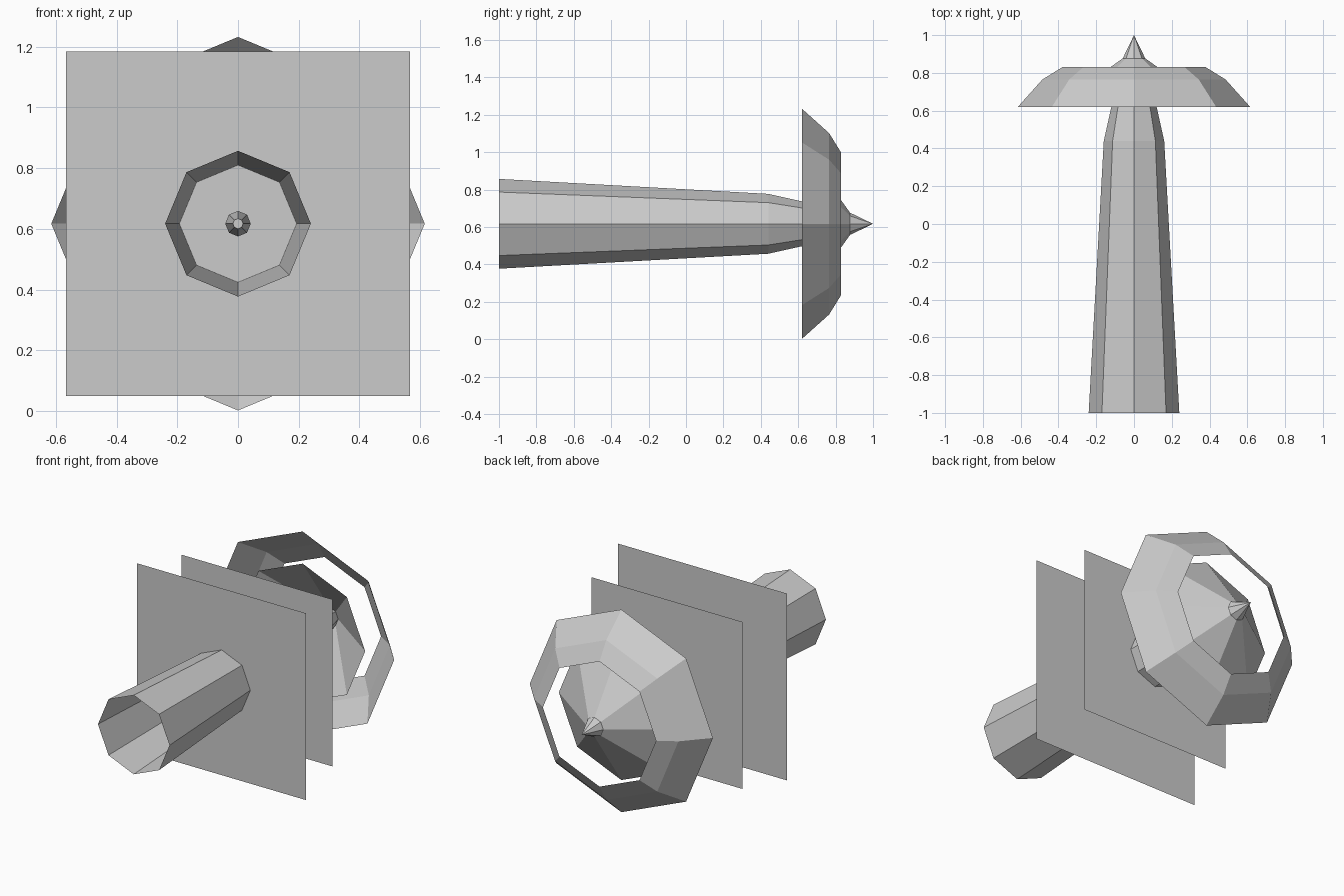
import bpy, bmesh, math
from mathutils import Vector

cube = bpy.data.objects.get("Cube")
if cube:
    bpy.data.objects.remove(cube, do_unlink=True)

AXIS_Z = 0.617   # height of the horizontal centre line
SIDES = 8

grey = bpy.data.materials.new("light_grey")
grey.use_nodes = True
colour = (0.6, 0.6, 0.6, 1.0)
grey.diffuse_color = colour
grey.node_tree.nodes["Principled BSDF"].inputs["Base Color"].default_value = colour


def finish(name, bm):
    mesh = bpy.data.meshes.new(name)
    bm.to_mesh(mesh)
    bm.free()
    mesh.materials.append(grey)
    obj = bpy.data.objects.new(name, mesh)
    obj.location.z = AXIS_Z
    bpy.context.collection.objects.link(obj)
    return obj


def lathe(name, profile, cap_front=False):
    """Spin (radius, y) points around the y axis into an open faceted shell."""
    bm = bmesh.new()
    verts = [bm.verts.new((r, y, 0)) for r, y in profile]
    edges = [bm.edges.new(pair) for pair in zip(verts, verts[1:])]
    bmesh.ops.spin(bm, geom=verts + edges, cent=(0, 0, 0), axis=(0, 1, 0),
                   angle=math.tau, steps=SIDES, use_duplicate=False)
    bmesh.ops.remove_doubles(bm, verts=bm.verts[:], dist=0.0005)
    if cap_front:
        front = profile[0][1]
        rim = [e for e in bm.edges if e.is_boundary
               and all(abs(v.co.y - front) < 0.001 for v in e.verts)]
        bmesh.ops.contextual_create(bm, geom=rim)
    # Point every face away from the axis
    bm.normal_update()
    for f in bm.faces:
        c = f.calc_center_median()
        outward = Vector((c.x, 0, c.z))
        if f.normal.dot(outward) < -0.0001:
            f.normal_flip()
    return finish(name, bm)


def square_sheet(name, half, y):
    bm = bmesh.new()
    corners = [(-half, -half), (half, -half), (half, half), (-half, half)]
    bm.faces.new([bm.verts.new((x, y, z)) for x, z in corners])
    return finish(name, bm)


# Long tapered body, open at the front and pointed at the back
lathe("tapered_body", [(0.24, -1), (0.16, 0.44), (0.12, 0.62), (0.058, 0.88), (0, 1)])

# Slim core inside the body
lathe("inner_core", [(0.017, -0.45), (0.042, -0.2), (0.042, 0.6)], cap_front=True)

# Open cone around the rear point
lathe("inner_cone", [(0.42, 0.62), (0.055, 0.88)])

# Separate outer ring
lathe("outer_ring", [(0.615, 0.62), (0.485, 0.765), (0.38, 0.83)])

# Two thin square sheets across the body
square_sheet("front_sheet", 0.567, -0.157)
square_sheet("rear_sheet", 0.507, 0.18)
